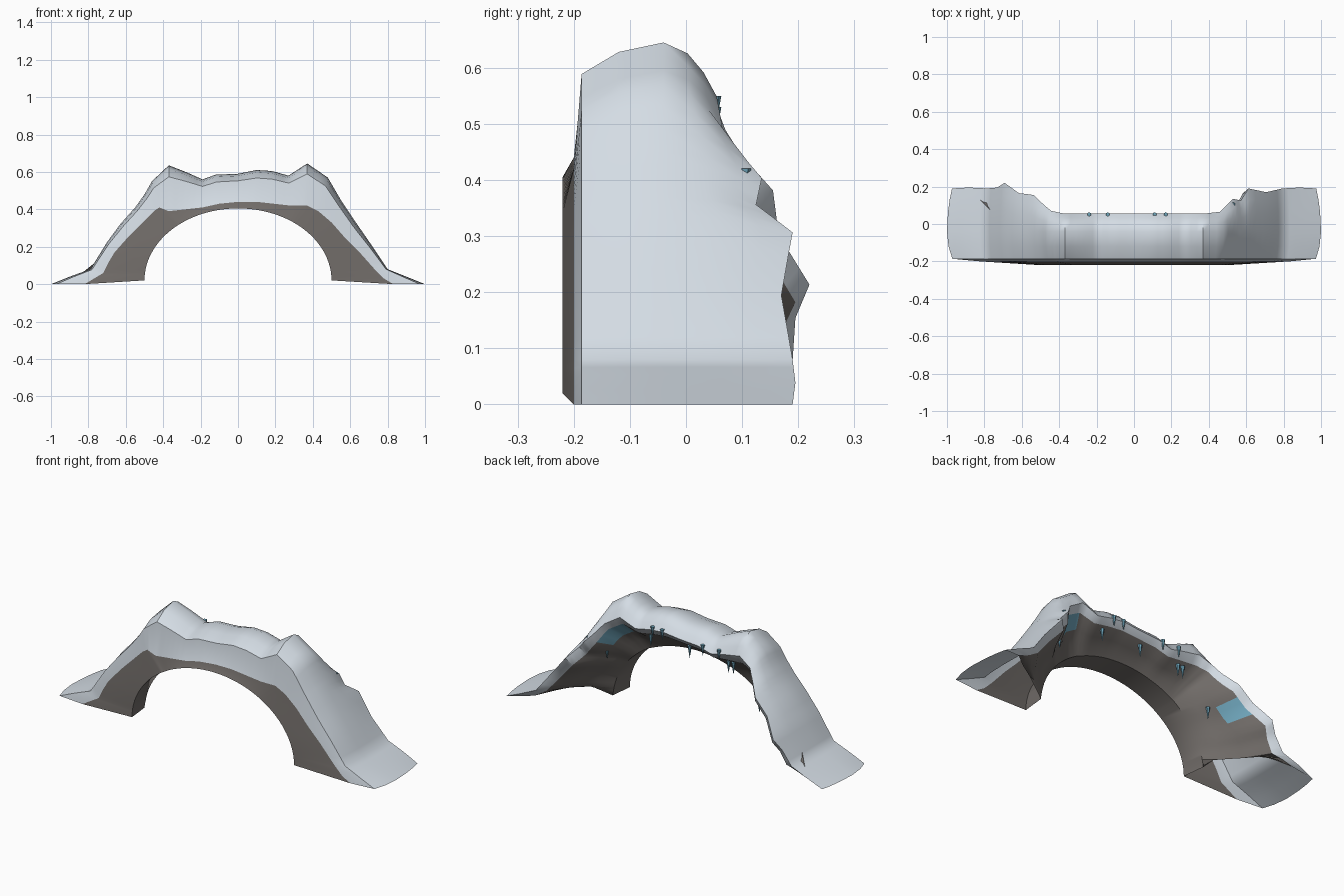
import bpy, bmesh, math
from mathutils import Vector

if "Cube" in bpy.data.objects:
    bpy.data.objects.remove(bpy.data.objects["Cube"], do_unlink=True)


def material(name, rgb):
    m = bpy.data.materials.new(name)
    m.use_nodes = True
    m.diffuse_color = (*rgb, 1)
    m.node_tree.nodes["Principled BSDF"].inputs["Base Color"].default_value = (*rgb, 1)
    return m


snow = material("snow", (0.66, 0.72, 0.78))
rock = material("rock", (0.165, 0.15, 0.14))
ice = material("ice", (0.16, 0.38, 0.50))
SNOW, ROCK, ICE = range(3)

# Snow crest (x, z), rock edge on the front (x, z) and depth of the back lip
crest = [(-1, 0), (-.9, .04), (-.79, .08), (-.74, .16), (-.7, .225), (-.63, .32),
         (-.55, .41), (-.5, .48), (-.46, .55), (-.37, .635), (-.28, .6), (-.19, .56),
         (-.12, .585), (0, .59), (.1, .61), (.18, .605), (.27, .58), (.37, .645),
         (.48, .57), (.55, .45), (.59, .39), (.63, .33), (.72, .2), (.8, .08),
         (.9, .04), (1, 0)]
seam = [(-.82, 0), (-.77, .03), (-.72, .06), (-.69, .12), (-.66, .17), (-.58, .26),
        (-.51, .33), (-.45, .39), (-.42, .41), (-.37, .39), (-.28, .4), (-.19, .41),
        (-.1, .43), (0, .44), (.1, .44), (.19, .43), (.28, .42), (.37, .42),
        (.43, .39), (.5, .33), (.535, .29), (.57, .25), (.65, .17), (.73, .08),
        (.78, .03), (.83, 0)]
lip_y = [.19, .195, .19, .195, .22, .165, .155, .1, .07] + [.055] * 9 + \
        [.065, .135, .125, .19, .17, .19, .195, .19]


def at(x_z, y):
    return Vector((x_z[0], y, x_z[1]))


def clamp(v):
    return max(0, min(v, 1))


def section(o, r, yb):
    """Ring of points across the arch, from the opening around to its back."""
    a = math.atan2(r.y / .4, r.x / .5)
    i = Vector((.5 * math.cos(a), .02 + .385 * math.sin(a)))
    foot = clamp(1 - o.y / .08)
    front = o.lerp(r, .08 + .17 * clamp(o.y / .3) + .08 * foot)
    back = o.lerp(r, .03 + .4 * clamp(o.y / .5) + .12 * foot)
    under = o.lerp(r, .78 - .15 * clamp((o.y - .45) / .1))
    hollow = Vector((0, foot * (.13 if o.x < 0 else .06)))
    return [at(i, -.22), at(r, -.2), at(front, -.186),
            at(front.lerp(o, .7), -.12), at(o, -.04),
            at(o.lerp(back, .2), -.04 + .45 * (yb + .04)),
            at(o.lerp(back, .55), -.04 + .75 * (yb + .04)),
            at(back, yb), at(under + hollow * .3, yb - .025),
            at(i.lerp(under, .66) + hollow, -.1 + .54 * (yb + .075)),
            at(i.lerp(under, .36) + hollow, -.1 + .26 * (yb + .075)),
            at(i.lerp(under, .04), -.09)]


# Rings, refined between the main stations
STEPS = 3
rings = []
for k in range(len(crest) - 1):
    for s in range(STEPS + (k == len(crest) - 2)):
        f = s / STEPS
        o = Vector(crest[k]).lerp(Vector(crest[k + 1]), f)
        r = Vector(seam[k]).lerp(Vector(seam[k + 1]), f)
        rings.append(section(o, r, lip_y[k] * (1 - f) + lip_y[k + 1] * f))

# Arch shell, open under the feet: rock front and hollow back, snow cap between
bm = bmesh.new()
verts = [[bm.verts.new(p) for p in ring] for ring in rings]
n = len(verts[0])
for a, b in zip(verts, verts[1:]):
    for j in range(n):
        k = (j + 1) % n
        face = bm.faces.new((a[j], a[k], b[k], b[j]))
        face.material_index = SNOW if 1 <= j <= 7 else ROCK
        x = face.calc_center_median().x
        if j == 8 and (.36 < x < .47 or -.6 < x < -.52):
            face.material_index = ICE
bmesh.ops.recalc_face_normals(bm, faces=bm.faces)
mesh = bpy.data.meshes.new("snowy_arch")
bm.to_mesh(mesh)
bm.free()
for m in (snow, rock, ice):
    mesh.materials.append(m)
arch = bpy.data.objects.new("snowy_arch", mesh)
bpy.context.collection.objects.link(arch)
bpy.context.view_layer.objects.active = arch
arch.select_set(True)
bpy.ops.object.shade_smooth_by_angle(angle=math.radians(45))
arch.select_set(False)


# Icicles under the lip and in the hollow
def icicle(x, y, top, height=.06):
    bpy.ops.mesh.primitive_cone_add(vertices=6, radius1=.011, radius2=0, depth=height,
                                    location=(x, y, top - height / 2),
                                    rotation=(math.pi, 0, 0))
    bpy.context.object.name = "icicle"
    bpy.context.object.data.materials.append(ice)


for x, z in ((.17, .55), (.11, .55), (-.14, .53), (-.24, .53)):
    icicle(x, .052, z)
icicle(.53, .105, .42)
for x, z in ((.48, .34), (.21, .48), (-.03, .48), (-.27, .46), (-.3, .46), (-.46, .29)):
    icicle(x, .01, z, .07)
